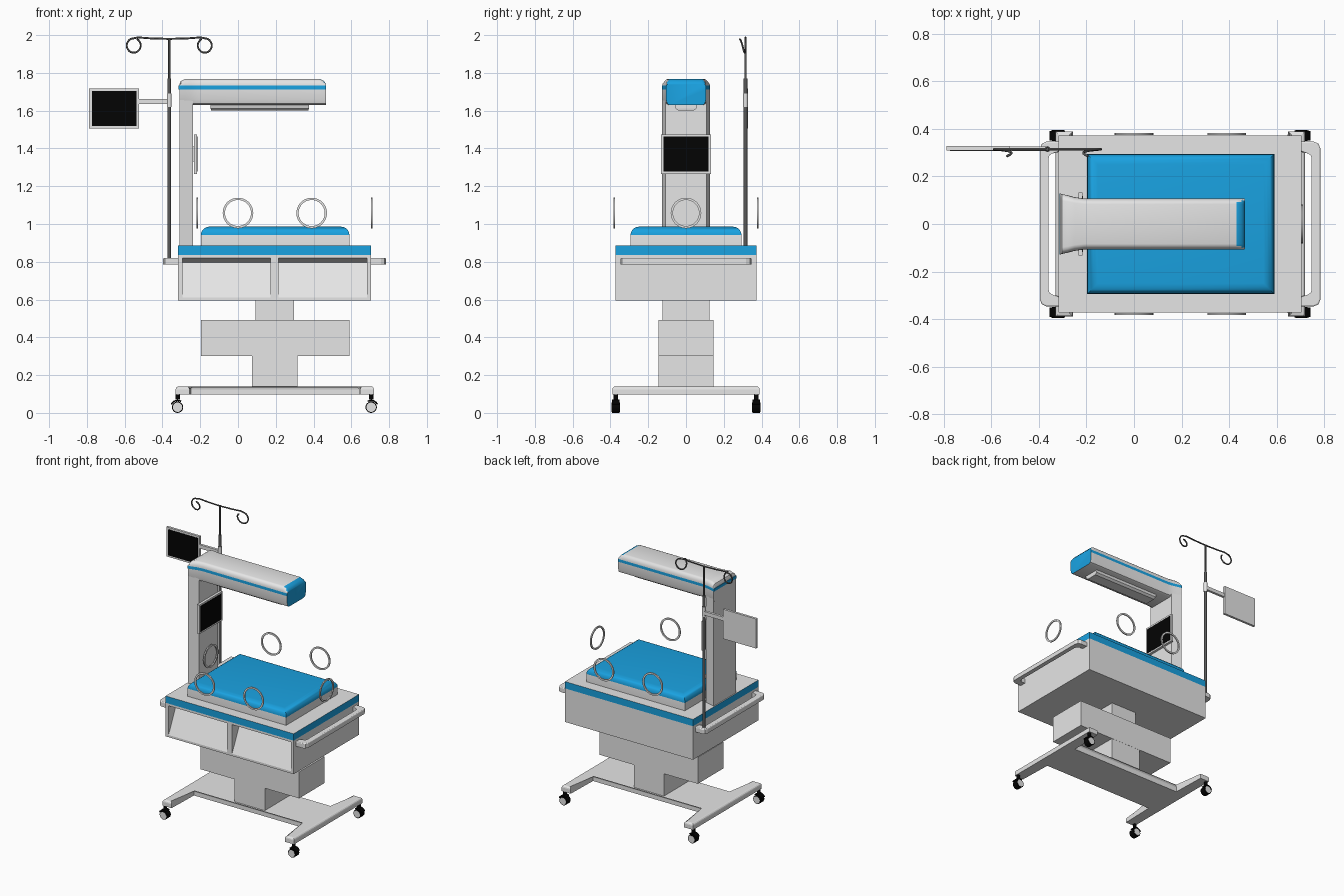
import bpy, bmesh
from math import pi, sin, cos, radians
from mathutils import Vector, Matrix

cube = bpy.data.objects.get("Cube")
if cube:
    bpy.data.objects.remove(cube, do_unlink=True)


def material(name, rgb):
    m = bpy.data.materials.new(name)
    m.use_nodes = True
    m.diffuse_color = (*rgb, 1)
    m.node_tree.nodes["Principled BSDF"].inputs["Base Color"].default_value = (*rgb, 1)
    return m


GREY = material("light grey plastic", (0.79, 0.79, 0.79))
BLUE = material("bright blue", (0.01, 0.36, 0.75))
BLACK = material("black", (0.001, 0.001, 0.001))
STEEL = material("dark steel", (0.1, 0.1, 0.1))


def finish(bm, name, mats, rule=None, smooth=False):
    """Turn a bmesh into an object; rule(face) picks the material slot."""
    bmesh.ops.recalc_face_normals(bm, faces=bm.faces[:])
    if rule:
        for f in bm.faces:
            f.material_index = int(rule(f))
    me = bpy.data.meshes.new(name)
    bm.to_mesh(me)
    bm.free()
    for m in mats:
        me.materials.append(m)
    ob = bpy.data.objects.new(name, me)
    bpy.context.collection.objects.link(ob)
    if smooth:
        bpy.ops.object.select_all(action='DESELECT')
        ob.select_set(True)
        bpy.context.view_layer.objects.active = ob
        bpy.ops.object.shade_smooth_by_angle(angle=radians(40))


def loft(name, rings, mats, rule=None, smooth=False, bevel=0, segments=3, closed=False):
    """Skin a list of point rings; bevel rounds the rim of the last ring."""
    bm = bmesh.new()
    vs = [[bm.verts.new(p) for p in r] for r in rings]
    n = len(vs[0])
    for a, b in zip(vs, vs[1:] + vs[:1] if closed else vs[1:]):
        for i in range(n):
            j = (i + 1) % n
            bm.faces.new((a[i], a[j], b[j], b[i]))
    if not closed:
        bm.faces.new(vs[0])
        bm.faces.new(vs[-1])
    if bevel:
        rim = [e for e in bm.edges if all(v in vs[-1] for v in e.verts)]
        bmesh.ops.bevel(bm, geom=rim, offset=bevel, segments=segments,
                        profile=0.5, affect='EDGES')
    finish(bm, name, mats, rule, smooth)


def prism_z(name, pts, z0, z1, mats, **kw):
    loft(name, [[(x, y, z) for x, y in pts] for z in (z0, z1)], mats, **kw)


def prism_x(name, pts, x0, x1, mats):
    loft(name, [[(x, y, z) for y, z in pts] for x in (x0, x1)], mats)


def box(name, xs, ys, zs, mats, **kw):
    pts = [(xs[0], ys[0]), (xs[1], ys[0]), (xs[1], ys[1]), (xs[0], ys[1])]
    prism_z(name, pts, *zs, mats, **kw)


def cylinder(name, centre, r, depth, axis, mats, rule=None, sides=24):
    bm = bmesh.new()
    turn = Vector((0, 0, 1)).rotation_difference(Vector(axis)).to_matrix().to_4x4()
    bmesh.ops.create_cone(bm, cap_ends=True, segments=sides, radius1=r, radius2=r,
                          depth=depth, matrix=Matrix.Translation(centre) @ turn)
    finish(bm, name, mats, rule, True)


def tube(name, pts, r, mat):
    cu = bpy.data.curves.new(name, 'CURVE')
    cu.dimensions = '3D'
    cu.bevel_depth, cu.bevel_resolution = r, 2
    cu.use_fill_caps = True
    sp = cu.splines.new('POLY')
    sp.points.add(len(pts) - 1)
    for p, co in zip(sp.points, pts):
        p.co = (*co, 1)
    cu.materials.append(mat)
    bpy.context.collection.objects.link(bpy.data.objects.new(name, cu))


# Wheeled base: H-shaped foot with straight legs
MID = 0.195
quarter = [(0.525, 0.39), (0.452, 0.39), (0.445, 0.145)]
outline = []
for sx, sy in ((1, 1), (-1, 1), (-1, -1), (1, -1)):
    q = quarter if sx * sy > 0 else quarter[::-1]
    outline += [(MID + sx * x, sy * y) for x, y in q]
prism_z("base_frame", outline, 0.098, 0.14, [GREY], bevel=0.015)

# Casters: black tread with pale hub faces, fender and stem
for x, sx in ((-0.32, -1), (0.705, 1)):
    for y in (-0.372, 0.372):
        cylinder("caster_wheel", (x, y, 0.03), 0.03, 0.042, (0, 1, 0), [BLACK],)
        cylinder("caster_hub", (x, y, 0.03), 0.025, 0.046, (0, 1, 0), [BLACK, GREY],
                 lambda f: abs(f.normal.y) > 0.9)
        arc = [(x + sx * r * cos(a), r * sin(a) + 0.03)
               for r, steps in ((0.032, range(7)), (0.04, range(6, -1, -1)))
               for a in (radians(25 + 16 * i) for i in steps)]
        loft("caster_fender", [[(px, y + d, pz) for px, pz in arc]
                               for d in (-0.02, 0.02)], [BLACK])
        cylinder("caster_stem", (x, y, 0.085), 0.012, 0.03, (0, 0, 1), [BLACK], sides=12)

# Lifting column
box("lower_column", (0.075, 0.315), (-0.145, 0.145), (0.135, 0.302), [GREY])
box("column_housing", (-0.197, 0.59), (-0.146, 0.146), (0.302, 0.493), [GREY])
box("upper_column", (0.093, 0.297), (-0.125, 0.125), (0.493, 0.6), [GREY])

# Cabinet with slanted front pockets separated by dividers
X0, X1, Y = -0.317, 0.705, 0.373
pocket = [(-Y, 0.61), (-0.285, 0.795), (-Y, 0.82)]
prism_x("cabinet", [(Y, 0.594), (-Y, 0.594)] + pocket + [(-Y, 0.836), (Y, 0.836)],
        X0, X1, [GREY])
for a, b in ((X0, -0.293), (0.172, 0.214), (0.683, X1)):
    prism_x("pocket_divider", pocket, a, b, [GREY])
box("deck", (X0, X1), (-Y, Y), (0.836, 0.885), [BLUE, GREY],
    rule=lambda f: abs(f.normal.z) > 0.9)

# Mattress with blue rounded top
box("mattress", (-0.197, 0.59), (-0.294, 0.294), (0.885, 0.986), [GREY, BLUE],
    rule=lambda f: f.calc_center_median().z > 0.94, smooth=True, bevel=0.045, segments=5)

# End handles
outer = [(-0.01, 0.346), (0.052, 0.346), (0.07, 0.338), (0.079, 0.318)]
inner = [(0.048, 0.275), (0.044, 0.292), (0.03, 0.302), (-0.01, 0.302)]
flip = lambda pts: [(x, -y) for x, y in reversed(pts)]
loop = outer + flip(outer) + flip(inner) + inner
for edge, s in ((X0, -1), (X1, 1)):
    prism_z("end_handle", [(edge + s * x, y) for x, y in loop], 0.785, 0.82, [GREY],
            bevel=0.006)


# Flat access port rings around the bed
def port_ring(centre, along):
    along, up = Vector(along), Vector((0, 0, 1))
    across = along.cross(up)
    rings = []
    for i in range(40):
        a = 2 * pi * i / 40
        out = along * cos(a) + up * sin(a)
        rings.append([Vector(centre) + out * r + across * d for r, d in
                      ((0.081, -0.004), (0.081, 0.004), (0.069, 0.004), (0.069, -0.004))])
    loft("port_ring", rings, [GREY], smooth=True, closed=True)


for x in (0, 0.39):
    for y in (-0.379, 0.379):
        port_ring((x, y, 1.058), (1, 0, 0))
for x in (-0.217, 0.707):
    port_ring((x, 0, 1.058), (0, 1, 0))

# Upright and overhead canopy
prism_z("upright", [(-0.31, -0.127), (-0.237, -0.108), (-0.237, 0.108), (-0.31, 0.127)],
        0.885, 1.7, [GREY])


def canopy_section(x, w, top):
    half = [(0.8, 1.629), (0.94, 1.637), (1, 1.66), (1, 1.712), (1, 1.732)]
    half += [(1 - 0.22 * (1 - cos(a)), 1.732 + (top - 1.732) * sin(a))
             for a in (pi / 8, pi / 4, 3 * pi / 8, pi / 2)]
    return ([(x, w * k, z) for k, z in half]
            + [(x, -w * k, z) for k, z in reversed(half)])


def canopy_colour(f):
    z = f.calc_center_median().z
    end = f.normal.x > 0.25 and abs(f.normal.y) < 0.4
    return end or (1.713 < z < 1.731 and abs(f.normal.y) > 0.7)


loft("canopy", [canopy_section(*s) for s in (
    (-0.311, 0.128, 1.736), (-0.303, 0.126, 1.757), (-0.28, 0.121, 1.768),
    (-0.25, 0.113, 1.768), (-0.208, 0.107, 1.768),
    (0.432, 0.107, 1.768), (0.453, 0.107, 1.759), (0.467, 0.106, 1.741))],
    [GREY, BLUE], rule=canopy_colour, smooth=True)
box("canopy_rear_stripe", (-0.314, -0.309), (-0.128, 0.128), (1.712, 1.732), [BLUE])

# Heater under the canopy
loft("heater", [[(MID - 0.08 + sx * a, sy * b, z) for sx, sy in
                 ((-1, -1), (1, -1), (1, 1), (-1, 1))]
                for a, b, z in ((0.26, 0.06, 1.632), (0.26, 0.055, 1.612),
                                (0.258, 0.04, 1.6))], [GREY])

# Screen on the upright
box("upright_screen_mount", (-0.24, -0.228), (-0.04, 0.04), (1.33, 1.41), [GREY])
box("upright_screen_case", (-0.234, -0.216), (-0.132, 0.132), (1.265, 1.475), [GREY])
box("upright_screen", (-0.218, -0.214), (-0.118, 0.118), (1.277, 1.463), [BLACK])

# Pole with hanging hooks that curl forward at the tip
PX, PY = -0.364, 0.315
cylinder("pole_socket", (PX, PY, 0.803), 0.014, 0.036, (0, 0, 1), [GREY])
cylinder("pole_tube", (PX, PY, 1.295), 0.01, 0.95, (0, 0, 1), [STEEL], sides=16)
cylinder("pole_rod", (PX, PY, 1.875), 0.006, 0.22, (0, 0, 1), [STEEL], sides=12)
for s in (-1, 1):
    path = [(PX, PY, 1.98), (PX + s * 0.1, PY, 1.983), (PX + s * 0.165, PY, 1.988)]
    for i in range(25):
        a = pi / 2 - i * 2 * pi / 26
        path.append((PX + s * (0.188 + 0.037 * cos(a)),
                     PY - 0.03 * (i / 24) ** 3, 1.945 + 0.038 * sin(a)))
    tube("pole_hook", path, 0.005, STEEL)

# Side monitor on its arm
cylinder("monitor_clamp", (PX, PY, 1.655), 0.0125, 0.07, (0, 0, 1), [GREY], sides=16)
box("monitor_arm", (-0.53, PX), (0.308, 0.326), (1.634, 1.661), [GREY])
box("monitor_case", (-0.789, -0.523), (0.31, 0.327), (1.505, 1.718), [GREY])
box("monitor_screen", (-0.774, -0.537), (0.307, 0.312), (1.518, 1.704), [BLACK])
